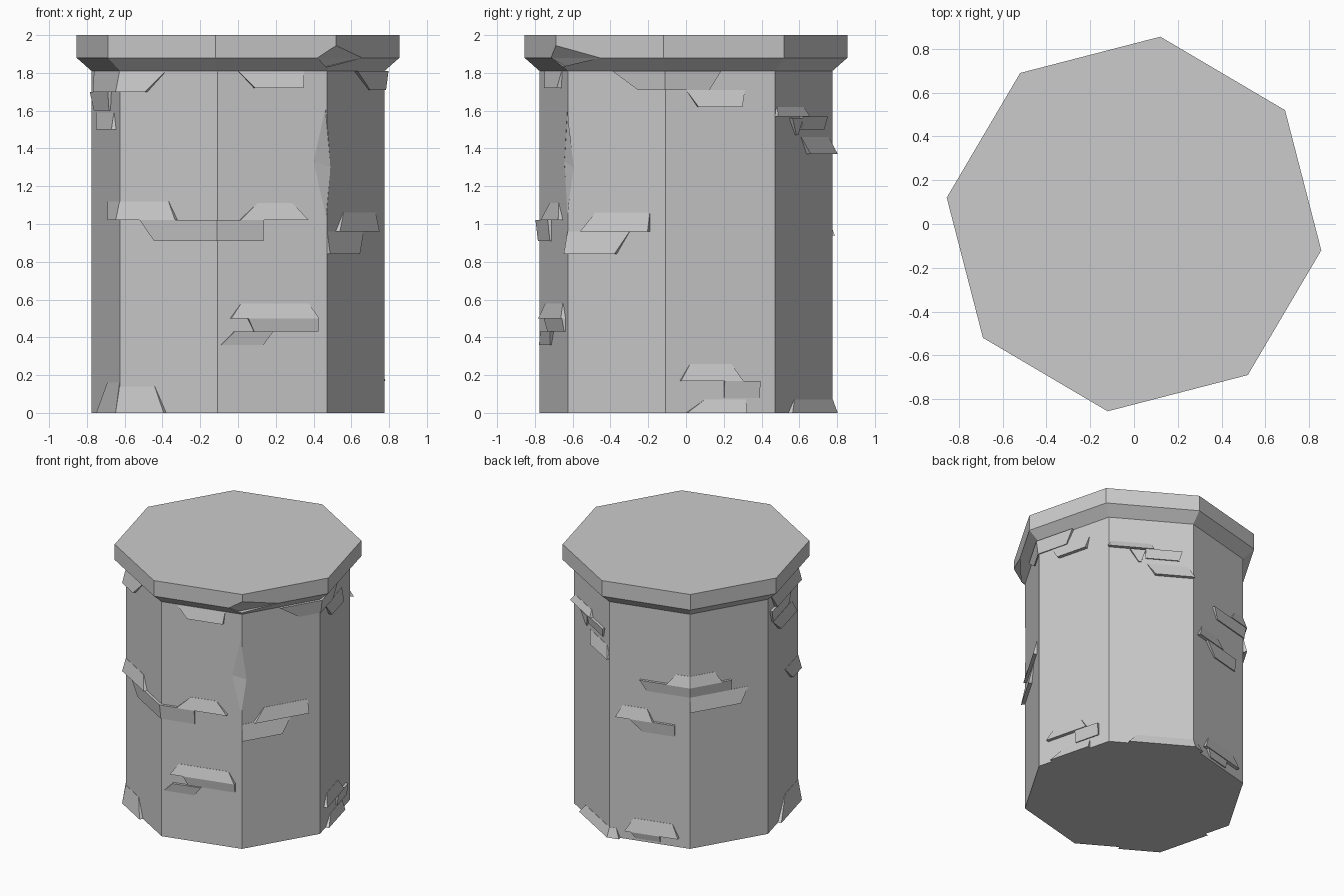
import bpy, bmesh
from math import radians, cos, sin, tan, pi
from mathutils import Vector

R = 0.783                      # shaft corner radius
APO = R * cos(pi / 8)          # shaft face distance
HALF = R * sin(pi / 8)         # half face width
CORNER = -8                    # angle of one corner, degrees


def make_object(name, bm):
    bmesh.ops.recalc_face_normals(bm, faces=bm.faces)
    me = bpy.data.meshes.new(name)
    bm.to_mesh(me)
    bm.free()
    ob = bpy.data.objects.new(name, me)
    bpy.context.collection.objects.link(ob)
    return ob


def polar(r, deg, z):
    return Vector((r * cos(radians(deg)), r * sin(radians(deg)), z))


def octagon_stack(name, rings):
    bm = bmesh.new()
    loops = [[bm.verts.new(polar(r, CORNER + 45 * k, z)) for k in range(8)] for r, z in rings]
    bm.faces.new(loops[0])
    bm.faces.new(loops[-1])
    for a, b in zip(loops, loops[1:]):
        for k in range(8):
            bm.faces.new((a[k], a[(k + 1) % 8], b[(k + 1) % 8], b[k]))
    return make_object(name, bm)


def add_hull(bm, points):
    verts = [bm.verts.new(p) for p in points]
    bmesh.ops.convex_hull(bm, input=verts)


def chip(target, points):
    bm = bmesh.new()
    add_hull(bm, points)
    cutter = make_object("chip_cutter", bm)
    cutter.hide_render = True
    cutter.hide_set(True)
    cutter.display_type = 'WIRE'
    mod = target.modifiers.new("chip", 'BOOLEAN')
    mod.operation = 'DIFFERENCE'
    mod.solver = 'EXACT'
    mod.object = cutter


# Depth at (bottom, top): ledge stones lean out at the bottom, under stones at the top
SLOPES = {"ledge": (0.026, 0.002), "under": (0.008, 0.02)}


def stones(name, normal, rows):
    """rows: kind, z low, z high, bottom left/right, top left/right; +-0.3 wraps a corner"""
    bm = bmesh.new()
    n = polar(1, normal, 0)
    t = Vector((-n.y, n.x, 0))

    def point(u, z, d):
        if abs(u) >= 0.3:
            u = (HALF + d * tan(pi / 8)) * (1 if u > 0 else -1)
        return n * (APO + d) + t * u + Vector((0, 0, z))

    for kind, z0, z1, b0, b1, t0, t1 in rows:
        lo, hi = SLOPES[kind]
        pts = []
        for u, z, d in ((b0, z0, lo), (b1, z0, lo), (t0, z1, hi), (t1, z1, hi)):
            pts += [point(u, z, d), point(u, z, -0.02)]
        add_hull(bm, pts)
    return make_object(name, bm)


# Shaft and cap
shaft = octagon_stack("shaft", [(R, 0), (R, 1.81)])
cap = octagon_stack("cap", [(R, 1.81), (0.863, 1.88), (0.863, 2.0)])

# Broken corner on the shaft and on the cap
chip(shaft, [(0.465, -0.628, 1.03), (0.462, -0.626, 1.62), (0.40, -0.643, 1.33),
             (0.49, -0.595, 1.30), (0.54, -0.72, 1.32)])
chip(cap, [(0.519, -0.689, 1.945), (0.42, -0.714, 1.88), (0.657, -0.455, 1.88),
           (0.45, -0.63, 1.83), (0.60, -0.80, 1.84)])

# Raised stones, face by face
stones("stones_front", -75.5, [
    ("ledge", 0.50, 0.58, -0.23, 0.25, -0.17, 0.20),
    ("under", 0.43, 0.50, -0.10, 0.25, -0.135, 0.25),
    ("under", 0.36, 0.43, -0.28, -0.05, -0.21, 0.0),
    ("ledge", 1.02, 1.11, -0.18, 0.195, -0.08, 0.11),
    ("under", 0.91, 1.02, -0.30, -0.05, -0.30, -0.05),
    ("ledge", 1.72, 1.81, -0.10, 0.165, -0.187, 0.175)])
stones("stones_front_left", -120.5, [
    ("ledge", 1.02, 1.12, -0.30, 0.055, -0.30, 0.0),
    ("under", 0.91, 1.02, -0.085, 0.30, -0.166, 0.30),
    ("ledge", 0.0, 0.14, -0.30, -0.015, -0.30, -0.085),
    ("ledge", 1.70, 1.81, -0.30, -0.13, -0.30, -0.015)])
stones("stones_left", -165.5, [
    ("ledge", 1.02, 1.12, 0.14, 0.30, 0.04, 0.30),
    ("ledge", 0.0, 0.16, -0.10, 0.30, 0.04, 0.30),
    ("ledge", 1.70, 1.81, -0.17, 0.30, -0.24, 0.30),
    ("under", 1.60, 1.70, -0.22, 0.10, -0.26, 0.12),
    ("ledge", 1.50, 1.59, -0.10, 0.22, -0.20, 0.18)])
stones("stones_front_right", -30.5, [
    ("ledge", 0.96, 1.06, -0.21, 0.205, -0.13, 0.205),
    ("ledge", 0.84, 0.96, -0.30, 0.0, -0.30, 0.08),
    ("under", 1.71, 1.81, 0.135, 0.30, -0.015, 0.30)])
stones("stones_right", 14.5, [
    ("ledge", 0.17, 0.26, -0.22, 0.12, -0.165, 0.06),
    ("under", 0.08, 0.17, 0.02, 0.215, 0.02, 0.215),
    ("ledge", 0.0, 0.07, -0.187, 0.14, -0.085, 0.14),
    ("ledge", 1.62, 1.71, -0.125, 0.115, -0.187, 0.135),
    ("under", 1.71, 1.81, -0.30, -0.06, -0.30, 0.0)])
stones("stones_back_right", 59.5, [
    ("ledge", 1.57, 1.62, -0.30, 0.02, -0.28, 0.0),
    ("under", 1.47, 1.56, -0.09, -0.07, -0.15, -0.04),
    ("under", 1.50, 1.57, -0.04, 0.20, -0.04, 0.22),
    ("ledge", 1.37, 1.46, 0.03, 0.30, -0.03, 0.26),
    ("ledge", 0.0, 0.07, -0.16, 0.30, -0.10, 0.30)])
stones("stones_back", 104.5, [
    ("ledge", 1.25, 1.33, 0.13, 0.30, 0.20, 0.30),
    ("under", 1.17, 1.25, -0.02, 0.30, -0.07, 0.30),
    ("ledge", 0.94, 1.03, -0.25, 0.03, -0.20, -0.02),
    ("under", 0.85, 0.94, -0.05, 0.19, -0.15, 0.19),
    ("ledge", 0.07, 0.17, -0.18, 0.22, -0.12, 0.17),
    ("under", 0.02, 0.07, -0.10, 0.08, -0.14, 0.08),
    ("ledge", 0.0, 0.07, -0.30, -0.22, -0.30, -0.25)])
stones("stones_back_left", 149.5, [
    ("ledge", 1.25, 1.33, -0.30, -0.06, -0.30, -0.11),
    ("under", 1.17, 1.25, -0.30, 0.015, -0.30, 0.015),
    ("ledge", 1.06, 1.17, -0.30, 0.08, -0.30, 0.15)])
